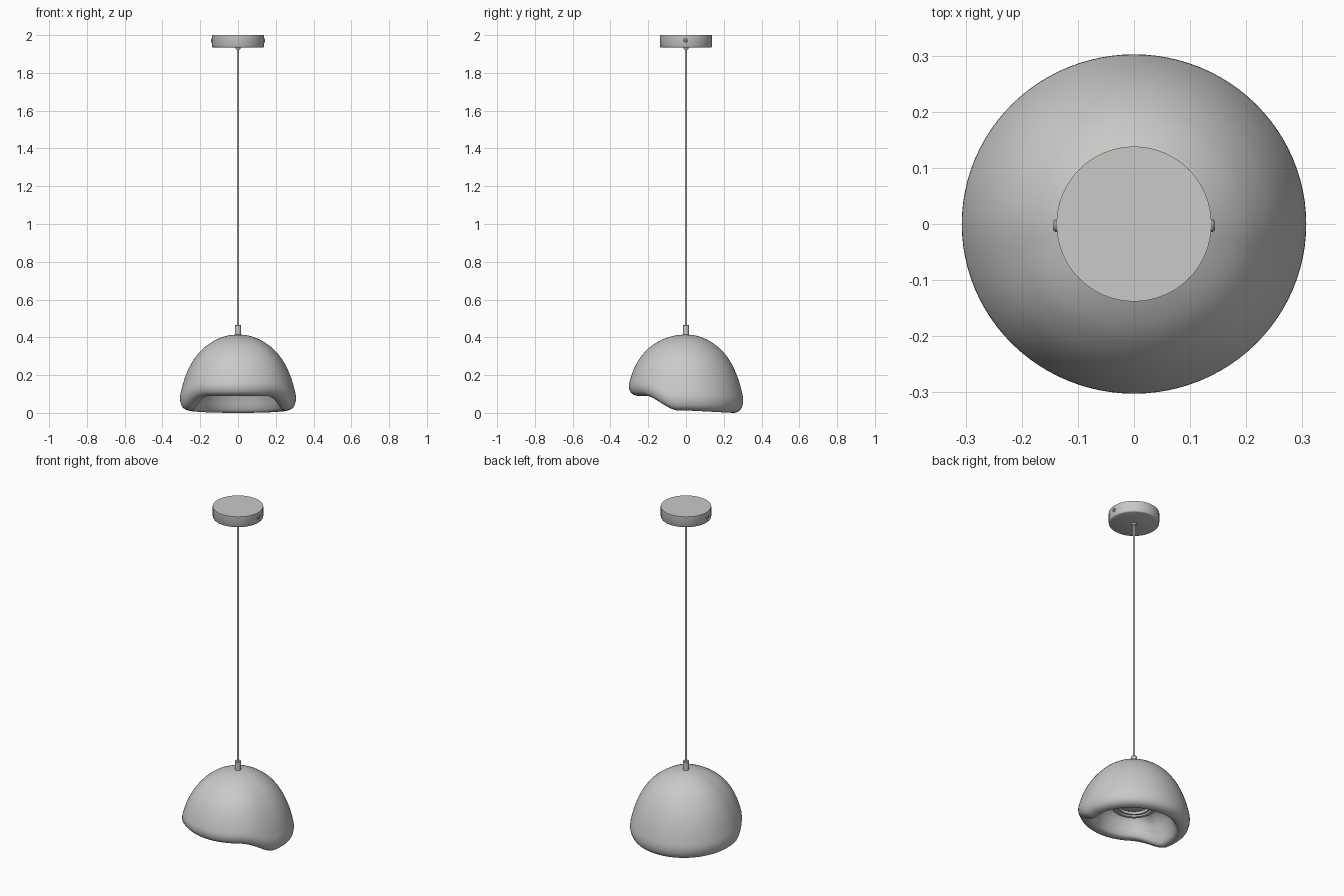
import bpy, bmesh, math

cube = bpy.data.objects.get("Cube")
if cube:
    bpy.data.objects.remove(cube, do_unlink=True)


def material(name, color):
    mat = bpy.data.materials.new(name)
    mat.use_nodes = True
    mat.diffuse_color = (*color, 1)
    mat.node_tree.nodes["Principled BSDF"].inputs["Base Color"].default_value = (*color, 1)
    return mat


GREY = material("warm light grey", (0.60, 0.585, 0.57))


def smooth_curve(points, steps):
    """Catmull-Rom curve through profile points."""
    pts = [points[0]] + points + [points[-1]]
    out = []
    for a, b, c, d in zip(pts, pts[1:], pts[2:], pts[3:]):
        for i in range(steps):
            t = i / steps
            out.append(tuple(
                0.5 * (2 * q + (r - p) * t + (2 * p - 5 * q + 4 * r - s) * t ** 2
                       + (3 * q - p - 3 * r + s) * t ** 3)
                for p, q, r, s in zip(a, b, c, d)))
    return out + [points[-1]]


def lathe(name, profile, sides, shape=None, angle=35):
    """Turn an (r, z) profile round the z axis; shape may displace each point."""
    bm = bmesh.new()
    rings = []
    for r, z in profile:
        ring = []
        for i in range(1 if r < 1e-5 else sides):
            a = math.tau * i / sides
            co = (r * math.cos(a), r * math.sin(a), z)
            ring.append(bm.verts.new(shape(co, a) if shape else co))
        rings.append(ring)
    for lo, hi in zip(rings, rings[1:]):
        for i in range(sides):
            j = (i + 1) % sides
            quad = [lo[i % len(lo)], lo[j % len(lo)], hi[j % len(hi)], hi[i % len(hi)]]
            bm.faces.new(list(dict.fromkeys(quad)))
    bmesh.ops.recalc_face_normals(bm, faces=bm.faces)
    mesh = bpy.data.meshes.new(name)
    bm.to_mesh(mesh)
    bm.free()
    mesh.materials.append(GREY)
    obj = bpy.data.objects.new(name, mesh)
    bpy.context.collection.objects.link(obj)
    bpy.ops.object.select_all(action="DESELECT")
    obj.select_set(True)
    bpy.context.view_layer.objects.active = obj
    bpy.ops.object.shade_smooth_by_angle(angle=math.radians(angle))
    return obj


# Shade: thick dome with a rolled rim, lifted at the front
TOP = 0.415


def lift_front(co, a):
    x, y, z = co
    t = min(max((-math.sin(a) - 0.15) / 0.70, 0), 1)
    lift = 0.09 * t * t * (3 - 2 * t) + 0.013 * (1 - max(math.sin(a), 0)) * (1 - t)
    return x, y * 0.985, z + lift * (1 - z / TOP)


outer = [(0, TOP), (0.05, 0.41), (0.10, 0.394), (0.15, 0.366), (0.20, 0.323),
         (0.245, 0.26), (0.277, 0.19), (0.298, 0.12), (0.307, 0.07), (0.300, 0.03),
         (0.282, 0.008), (0.255, 0.0)]
inner = [(0.235, 0.008), (0.222, 0.035), (0.212, 0.07), (0.192, 0.12), (0.16, 0.155),
         (0.12, 0.17), (0, 0.17)]
lathe("shade", smooth_curve(outer + inner[:-1], 4) + [inner[-1]], 96, lift_front)

# Light fitting inside the shade: stepped ring and a recessed lens
lathe("lamp_ring", [(0.122, 0.175), (0.122, 0.150), (0.116, 0.144), (0.100, 0.144),
                    (0.096, 0.152), (0.086, 0.152), (0.082, 0.160), (0.082, 0.175)], 64)
lathe("lamp_lens", [(0.084, 0.166), (0.07, 0.160), (0.04, 0.157), (0, 0.156)], 64)

# Suspension: grip, cord and strain relief
lathe("cord_grip", [(0, 0.405), (0.017, 0.405), (0.017, 0.462), (0.014, 0.466),
                    (0, 0.466)], 32)
lathe("cord", [(0, 0.46), (0.006, 0.46), (0.006, 1.94), (0, 1.94)], 16)
lathe("strain_relief", [(0, 1.925), (0.011, 1.925), (0.013, 1.928), (0.013, 1.94),
                        (0, 1.94)], 24)

# Ceiling canopy with a softened lower edge
lathe("canopy", [(0, 1.934), (0.131, 1.934), (0.135, 1.936), (0.138, 1.941),
                 (0.138, 2.0), (0, 2.0)], 96)

# Side screws on the canopy
for side, label in ((1, "left"), (-1, "right")):
    screw = lathe("screw_" + label, [(0, 0), (0.011, 0), (0.011, 0.006), (0.008, 0.009),
                                     (0.005, 0.009), (0.004, 0.006), (0, 0.006)], 24)
    screw.location = (side * 0.135, -0.003, 1.972)
    screw.rotation_euler = (0, side * math.pi / 2, 0)
